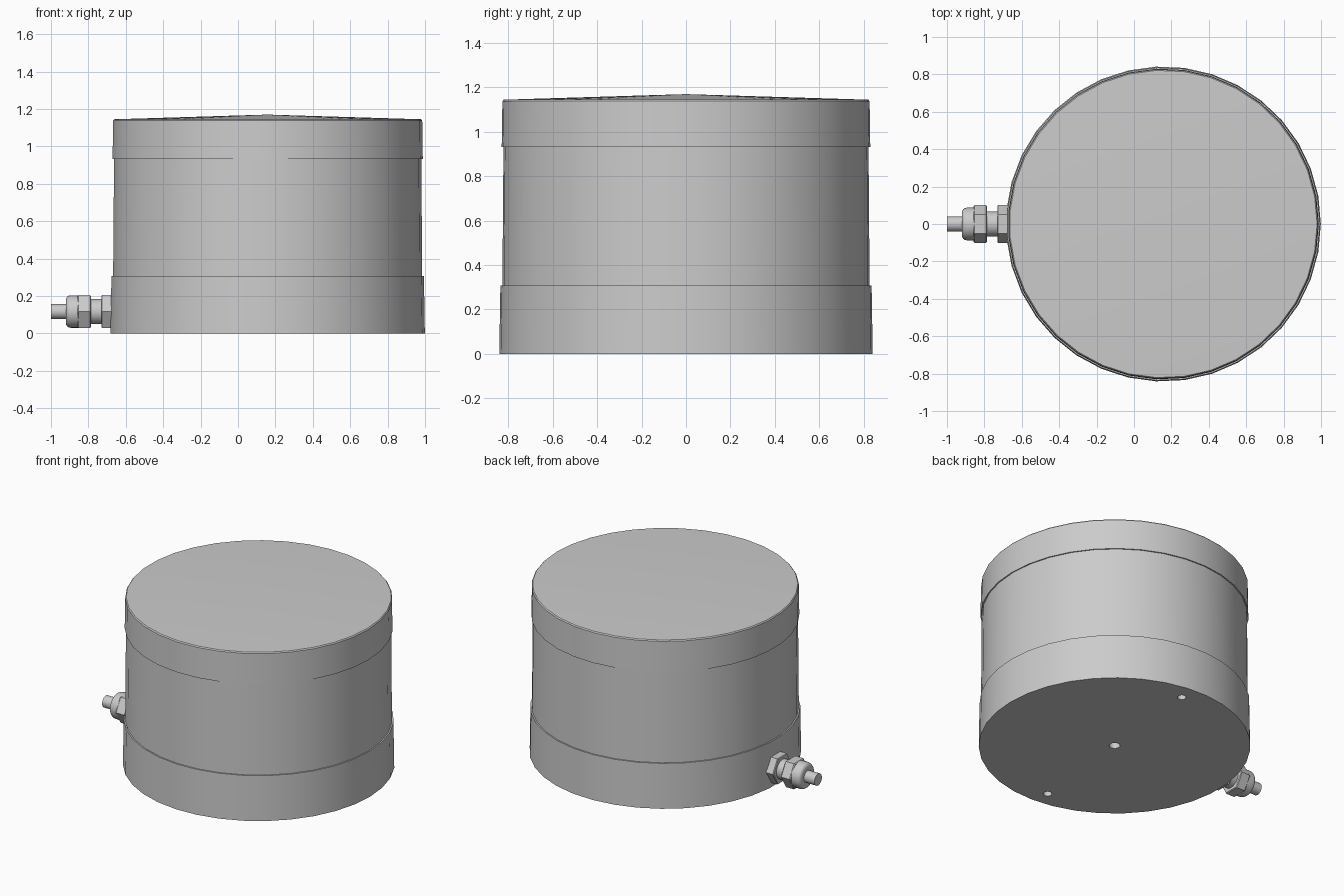
import bpy, bmesh, math
from mathutils import Matrix

if "Cube" in bpy.data.objects:
    bpy.data.objects.remove(bpy.data.objects["Cube"])

grey = bpy.data.materials.new("light_grey_metal")
grey.use_nodes = True
COLOUR = (0.6, 0.6, 0.6, 1.0)
grey.diffuse_color = COLOUR
grey.node_tree.nodes["Principled BSDF"].inputs["Base Color"].default_value = COLOUR

CENTRE_X = 0.157
HOUSING = Matrix.Translation((CENTRE_X, 0, 0))
# Gland axis: local z runs outward along -x
GLAND = Matrix.Translation((0, 0, 0.117)) @ Matrix.Rotation(-math.pi / 2, 4, 'Y')


def lathe(name, profile, sides, matrix, start=0.0, smooth=True):
    """Revolve (radius, height) points into a closed solid."""
    bm = bmesh.new()
    rings = []
    for r, h in profile:
        if r == 0:
            rings.append([bm.verts.new((0, 0, h))] * sides)
            continue
        angles = [start + math.tau * i / sides for i in range(sides)]
        rings.append([bm.verts.new((r * math.cos(a), r * math.sin(a), h)) for a in angles])
    for low, high in zip(rings, rings[1:]):
        for i in range(sides):
            j = (i + 1) % sides
            bm.faces.new(dict.fromkeys((low[i], low[j], high[j], high[i])))
    for ring in (rings[0], rings[-1]):
        if ring[0] is not ring[1]:
            bm.faces.new(ring)
    bmesh.ops.recalc_face_normals(bm, faces=bm.faces)
    bm.transform(matrix)
    mesh = bpy.data.meshes.new(name)
    bm.to_mesh(mesh)
    bm.free()
    mesh.materials.append(grey)
    obj = bpy.data.objects.new(name, mesh)
    bpy.context.collection.objects.link(obj)
    if smooth:
        shade(obj)
    return obj


def activate(obj):
    bpy.ops.object.select_all(action='DESELECT')
    obj.select_set(True)
    bpy.context.view_layer.objects.active = obj


def shade(obj):
    activate(obj)
    bpy.ops.object.shade_smooth_by_angle(angle=math.radians(30))


# Housing: base, body and shallow conical cap
SIDES = 35
base = lathe("base", [(0.842, 0), (0.837, 0.308)], SIDES, HOUSING, smooth=False)
lathe("body", [(0.828, 0.3), (0.823, 0.935)], SIDES, HOUSING)
lathe("cap", [(0.831, 0.932), (0.828, 1.138), (0.822, 1.145), (0, 1.17)], SIDES, HOUSING)

# Mounting holes in the underside
for x, y, r in ((0, 0, 0.034), (0.066, 0.725, 0.027), (-0.066, -0.725, 0.027)):
    cutter = lathe("hole_cutter", [(r, -0.05), (r, 0.15)], 20,
                   HOUSING @ Matrix.Translation((x, y, 0)), smooth=False)
    cutter.hide_render = True
    activate(base)
    cut = base.modifiers.new("hole", 'BOOLEAN')
    cut.operation = 'DIFFERENCE'
    cut.solver = 'EXACT'
    cut.object = cutter
    bpy.ops.object.modifier_apply(modifier=cut.name)
    bpy.data.objects.remove(cutter)
shade(base)

# Cable gland: two hex nuts, neck, domed clamp and cable stub
HEX = math.pi / 6
lathe("gland_lock_nut", [(0.101, 0.66), (0.101, 0.726), (0.096, 0.731)], 6, GLAND, HEX, False)
lathe("gland_neck", [(0.067, 0.7), (0.067, 0.8)], 24, GLAND)
lathe("gland_clamp_nut", [(0.096, 0.786), (0.101, 0.791), (0.101, 0.852), (0.096, 0.858)],
      6, GLAND, HEX, False)
dome = [(0.087, 0.85), (0.087, 0.895)]
dome += [(0.062 + 0.025 * math.cos(a), 0.895 + 0.025 * math.sin(a))
         for a in (math.pi / 8 * k for k in range(1, 5))]
lathe("gland_dome", dome, 24, GLAND)
lathe("cable", [(0.04, 0.9), (0.04, 1.0)], 20, GLAND)
